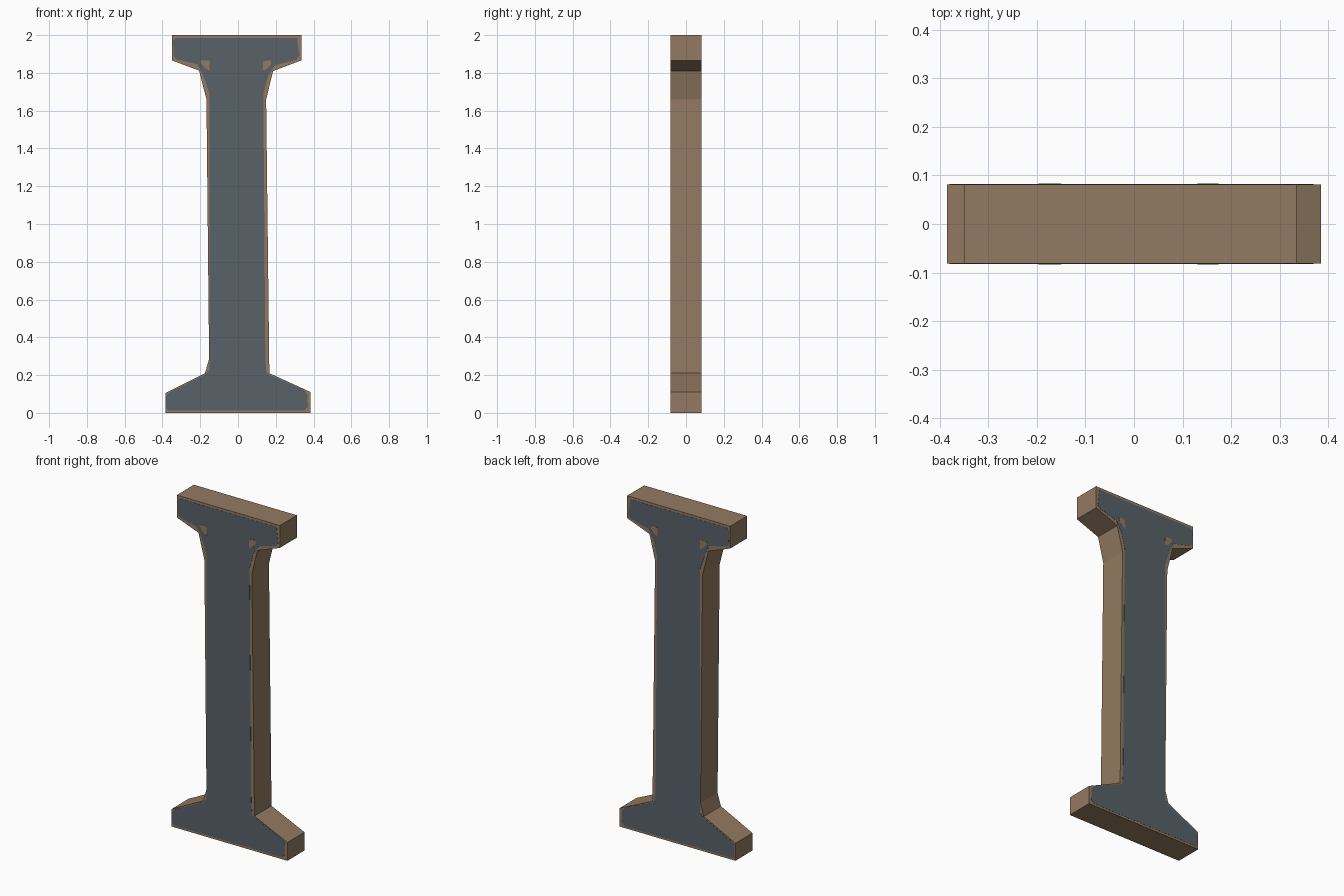
import bpy, bmesh

HALF = 0.081  # half depth of the column


def material(name, rgb):
    m = bpy.data.materials.new(name)
    m.diffuse_color = (*rgb, 1)
    return m


brown = material("warm brown", (0.29, 0.195, 0.12))
slate = material("slate grey", (0.098, 0.122, 0.141))


def slab(name, outline, y0, y1, mat):
    """Extrude an x/z outline between two depths."""
    bm = bmesh.new()
    face = bm.faces.new([bm.verts.new((x, y0, z)) for x, z in outline])
    res = bmesh.ops.extrude_face_region(bm, geom=[face], use_keep_orig=True)
    moved = [g for g in res["geom"] if isinstance(g, bmesh.types.BMVert)]
    bmesh.ops.translate(bm, verts=moved, vec=(0, y1 - y0, 0))
    bmesh.ops.recalc_face_normals(bm, faces=bm.faces)
    me = bpy.data.meshes.new(name)
    bm.to_mesh(me)
    bm.free()
    me.materials.append(mat)
    ob = bpy.data.objects.new(name, me)
    bpy.context.collection.objects.link(ob)
    return ob


# Column body: wide foot, slightly tapering shaft, bracketed cap
body = [(-0.385, 0), (0.385, 0), (0.385, 0.11), (0.166, 0.21), (0.149, 1.66),
        (0.186, 1.81), (0.335, 1.866), (0.335, 2), (-0.35, 2), (-0.35, 1.866),
        (-0.206, 1.812), (-0.167, 1.66), (-0.153, 0.285), (-0.175, 0.21),
        (-0.385, 0.105)]
slab("column_body", body, -HALF, HALF, brown)

# Painted face panel leaving a worn brown rim
panel = [(-0.37, 0.012), (0.35, 0.012), (0.37, 0.03), (0.368, 0.10),
         (0.345, 0.125), (0.17, 0.2), (0.15, 0.215), (0.145, 0.29), (0.134, 1.69),
         (0.16, 1.785), (0.195, 1.84), (0.305, 1.868), (0.325, 1.89), (0.313, 1.985),
         (-0.33, 1.985), (-0.344, 1.97), (-0.34, 1.885), (-0.325, 1.872),
         (-0.215, 1.845), (-0.185, 1.79), (-0.151, 1.69), (-0.151, 0.225),
         (-0.18, 0.2), (-0.365, 0.108), (-0.38, 0.09), (-0.38, 0.025)]

# Small worn chips under the cap
chips = {"left": [(-0.195, 1.865), (-0.152, 1.865), (-0.15, 1.81), (-0.175, 1.825),
                  (-0.197, 1.852)],
         "right": [(0.132, 1.862), (0.173, 1.868), (0.174, 1.845), (0.158, 1.825),
                   (0.131, 1.81)]}

for label, side in (("front", -1), ("back", 1)):
    y = side * HALF
    slab(f"{label}_panel", panel, y - side * 0.002, y + side * 0.001, slate)
    for where, pts in chips.items():
        slab(f"{label}_{where}_chip", pts, y, y + side * 0.002, brown)
